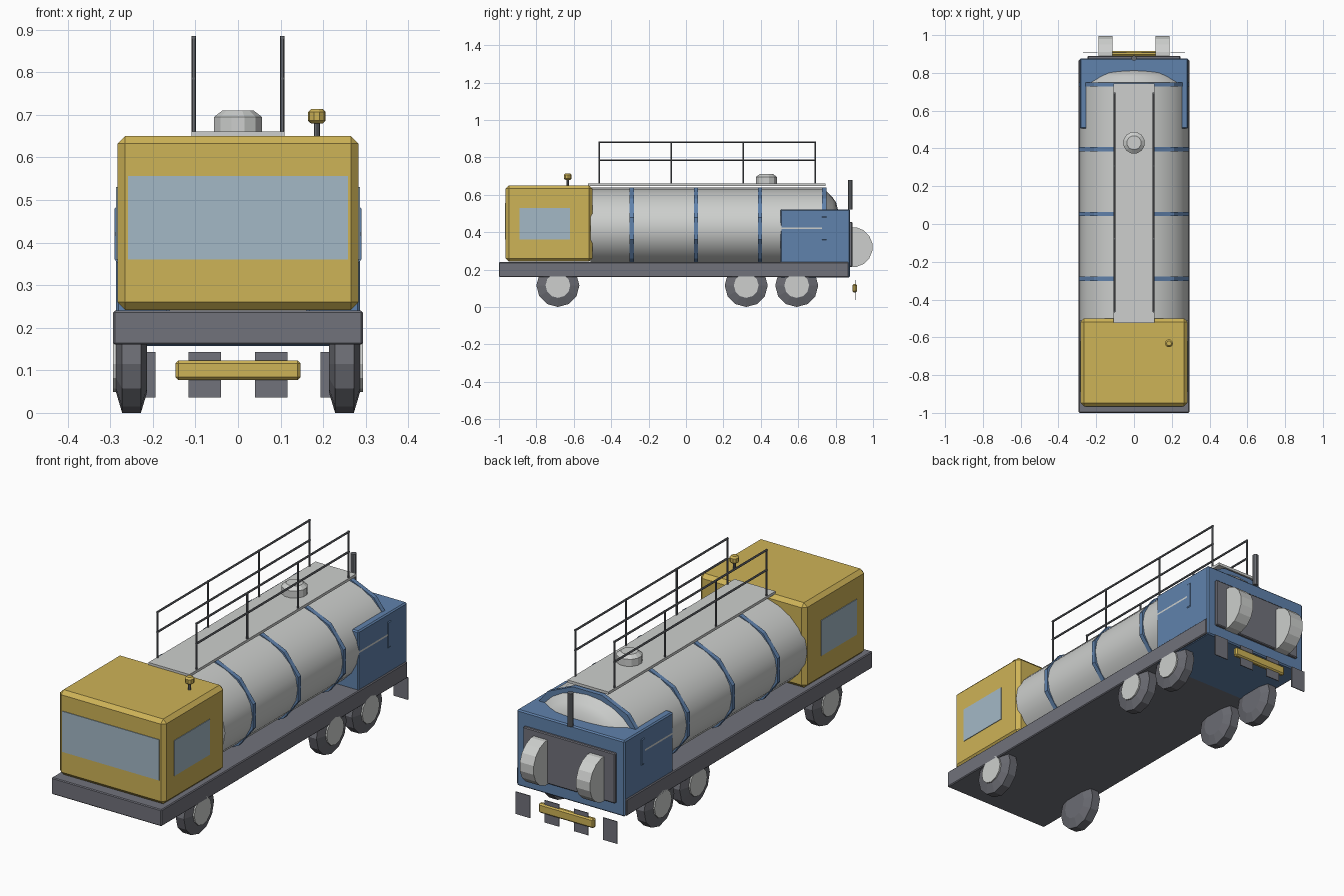
import bpy, bmesh, math
from mathutils import Matrix, Vector

if "Cube" in bpy.data.objects:
    bpy.data.objects.remove(bpy.data.objects["Cube"])


def mat(name, r, g, b):
    lin = lambda c: ((c / 255 + 0.055) / 1.055) ** 2.4
    m = bpy.data.materials.new(name)
    m.diffuse_color = (lin(r), lin(g), lin(b), 1)
    m.use_nodes = True
    m.node_tree.nodes["Principled BSDF"].inputs["Base Color"].default_value = m.diffuse_color
    return m


YELLOW = mat("yellow_paint", 206, 179, 87)
BLUE = mat("blue_paint", 96, 130, 172)
SILVER = mat("light_metal", 205, 207, 205)
GLASS = mat("window_glass", 164, 185, 198)
CHASSIS = mat("chassis_grey", 113, 114, 123)
RUBBER = mat("tyre_grey", 107, 108, 115)
STEEL = mat("dark_steel", 104, 107, 112)


def finish(name, bm, material, smooth=False):
    bmesh.ops.recalc_face_normals(bm, faces=bm.faces)
    me = bpy.data.meshes.new(name)
    bm.to_mesh(me)
    bm.free()
    me.materials.append(material)
    ob = bpy.data.objects.new(name, me)
    bpy.context.collection.objects.link(ob)
    if smooth:
        bpy.context.view_layer.objects.active = ob
        ob.select_set(True)
        bpy.ops.object.shade_smooth_by_angle(angle=math.radians(35))
        ob.select_set(False)
    return ob


def box(name, x, y, z, material, bevel=0):
    """Box from (min, max) pairs, with optional chamfer."""
    bm = bmesh.new()
    bmesh.ops.create_cube(bm, size=1)
    for v in bm.verts:
        v.co = [lo + (c + 0.5) * (hi - lo) for c, (lo, hi) in zip(v.co, (x, y, z))]
    if bevel:
        bmesh.ops.bevel(bm, geom=bm.edges[:], offset=bevel, segments=1, affect='EDGES')
    return finish(name, bm, material)


def lathe(name, axis, centre, profile, sides, material, turn=0, smooth=False, sx=1):
    """Closed solid swept round an axis; profile holds (offset along axis, radius)."""
    bm = bmesh.new()
    rings = []
    for t, r in profile:
        ring = []
        for i in range(sides):
            a = 2 * math.pi * (i + turn) / sides
            u, w = r * math.cos(a) * sx, r * math.sin(a)
            co = {'X': (t, u, w), 'Y': (u, t, w), 'Z': (u, w, t)}[axis]
            ring.append(bm.verts.new(Vector(co) + Vector(centre)))
        rings.append(ring)
    for a, b in zip(rings, rings[1:]):
        for i in range(sides):
            j = (i + 1) % sides
            bm.faces.new((a[i], a[j], b[j], b[i]))
    bm.faces.new(rings[0])
    bm.faces.new(rings[-1])
    return finish(name, bm, material, smooth)


# Chassis and cab
box("chassis", (-.293, .293), (-1, .87), (.16, .24), CHASSIS, .004)
box("cab", (-.283, .283), (-.965, -.5), (.242, .65), YELLOW, .018)
box("windshield", (-.258, .258), (-.968, -.96), (.36, .556), GLASS)
for s in (-1, 1):
    box("side_window", sorted((s * .28, s * .286)), (-.89, -.62), (.36, .53), GLASS)

# Tank with domed rear, held by faceted bands
lathe("tank", 'Y', (0, 0, .42),
      [(-.51, .218), (.735, .218), (.757, .192), (.782, .168), (.802, .14), (.815, .09), (.82, .04)],
      24, SILVER, smooth=True, sx=1.32)
for i in range(4):
    lathe("tank_band", 'Y', (0, -.29 + i * .343, .42), [(-.011, .226), (.011, .226)],
          12, BLUE, turn=.5, sx=1.33)

# Rear equipment housing, panel and reels
box("rear_housing", (-.287, .287), (.505, .877), (.157, .522), BLUE, .006)
box("rear_panel", (-.245, .245), (.87, .89), (.215, .455), CHASSIS, .004)
for s in (-1, 1):
    lathe("hose_reel", 'X', (s * .15, .89, .32), [(-.037, .108), (.037, .108)], 16, SILVER, turn=.5)
lathe("exhaust", 'Z', (0, .878, 0), [(.52, .014), (.68, .014)], 8, STEEL, turn=.5)

# Rear bumper and mud flaps
box("rear_bumper", (-.147, .147), (.89, .915), (.077, .123), YELLOW, .007)
for x in (-.232, -.078, .078, .232):
    box("mud_flap", (x - .038, x + .038), (.905, .909), (.036, .143), CHASSIS)

# Wheels
for y in (-.685, .322, .592):
    for s in (-1, 1):
        lathe("wheel", 'X', (s * .25, y, .115),
              [(-.036, .068), (-.022, .115), (.022, .115), (.036, .068)], 12, RUBBER)
        lathe("wheel_hub", 'X', (s * .25, y, .115), [(-.03, .066), (s * .043, .066)], 12, SILVER)

# Walkway, hatch and handrails
box("walkway", (-.109, .109), (-.525, .745), (.648, .661), SILVER)
lathe("hatch", 'Z', (0, .43, 0), [(.655, .058), (.695, .058), (.71, .038)], 12, SILVER, turn=.5)
for s in (-1, 1):
    for i in range(4):
        lathe("rail_post", 'Z', (s * .104, -.463 + i * .385, 0), [(.65, .005), (.885, .005)], 6, STEEL)
    for z in (.785, .881):
        lathe("handrail", 'Y', (s * .104, 0, z), [(-.467, .005), (.696, .005)], 6, STEEL)

# Roof beacon
lathe("beacon_stem", 'Z', (.185, -.632, 0), [(.645, .007), (.69, .007)], 8, STEEL)
lathe("beacon", 'Z', (.185, -.632, 0),
      [(.68, .014), (.686, .021), (.706, .021), (.714, .013)], 10, YELLOW)
